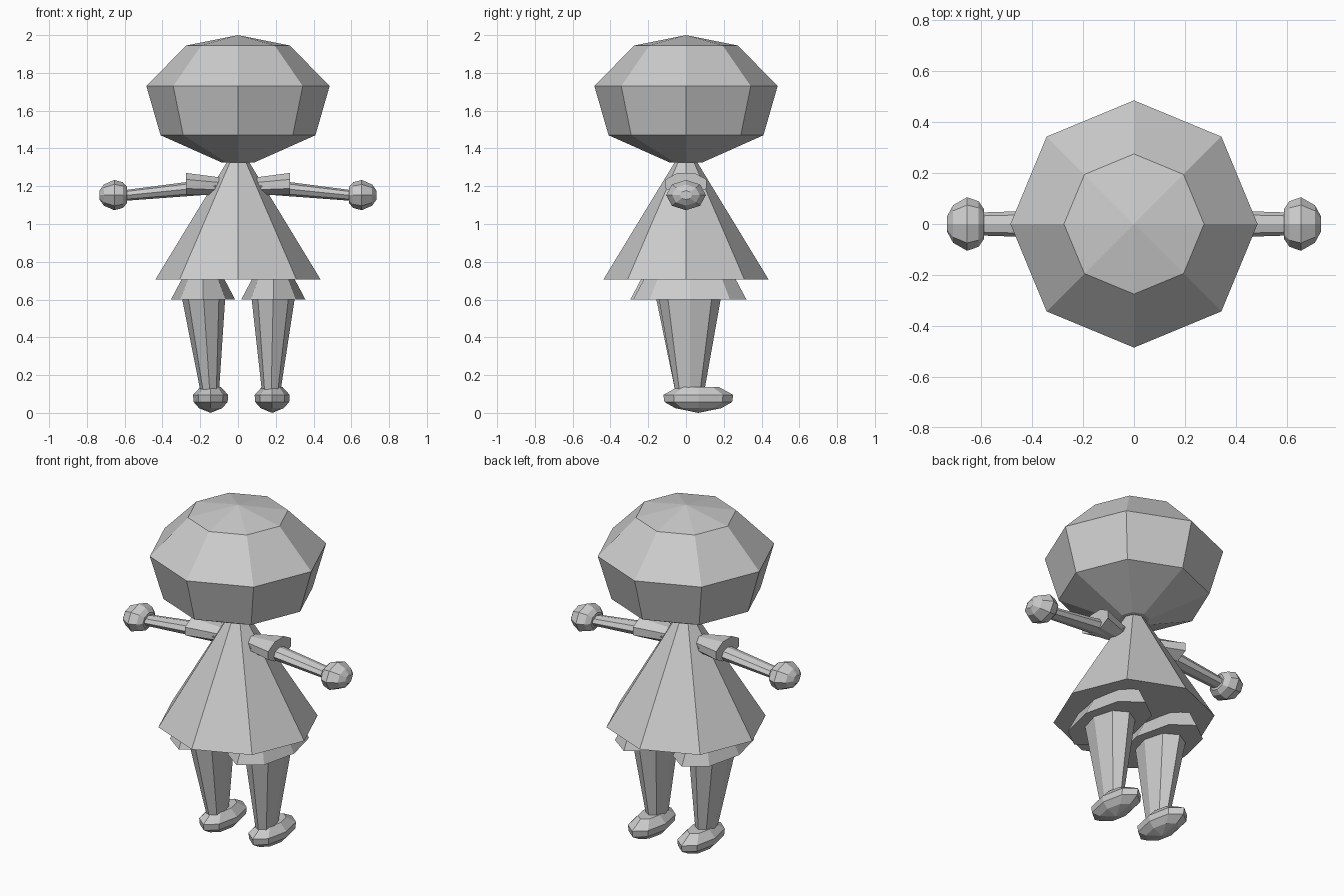
import bpy, bmesh
from math import cos, sin, pi

if "Cube" in bpy.data.objects:
    bpy.data.objects.remove(bpy.data.objects["Cube"])


def loft(name, rings, axis="z", phase=0.0, n=8):
    """Closed n-sided loft. Each ring: (centre xyz, radius u, radius v).
    axis z: u=x, v=y; axis x: u=y, v=z. A zero radius gives a pole."""
    bm = bmesh.new()
    loops = []
    for (cx, cy, cz), ru, rv in rings:
        if ru == 0:
            loops.append([bm.verts.new((cx, cy, cz))])
            continue
        loop = []
        for i in range(n):
            a = 2 * pi * i / n + phase
            u, v = ru * cos(a), rv * sin(a)
            p = (cx + u, cy + v, cz) if axis == "z" else (cx, cy + u, cz + v)
            loop.append(bm.verts.new(p))
        loops.append(loop)
    for a, b in zip(loops, loops[1:]):
        for i in range(n):
            j = (i + 1) % n
            if len(a) == 1:
                bm.faces.new((a[0], b[j], b[i]))
            elif len(b) == 1:
                bm.faces.new((a[i], a[j], b[0]))
            else:
                bm.faces.new((a[i], a[j], b[j], b[i]))
    for end in (loops[0], loops[-1]):
        if len(end) > 1:
            bm.faces.new(end)
    bmesh.ops.recalc_face_normals(bm, faces=bm.faces[:])
    mesh = bpy.data.meshes.new(name)
    bm.to_mesh(mesh)
    bm.free()
    obj = bpy.data.objects.new(name, mesh)
    bpy.context.collection.objects.link(obj)
    return obj


# Large faceted head
loft("head", [((0, 0, z), r, r) for z, r in
              ((1.325, 0.085), (1.47, 0.41), (1.73, 0.485), (1.945, 0.275), (2.0, 0))])

# Flared dress, its tip hidden in the head
loft("dress", [((0, 0, 0.705), 0.438, 0.438), ((0, 0, 1.40), 0.015, 0.015)])

for side, s in (("left", -1), ("right", 1)):
    # Puffed sleeve, widening outwards
    loft(side + "_sleeve", [((s * 0.09, 0, 1.20), 0.05, 0.05),
                            ((s * 0.275, 0, 1.212), 0.117, 0.063)], "x", pi / 8)
    # Tapered, slightly drooping arm
    loft(side + "_arm", [((s * 0.12, 0, 1.20), 0.06, 0.042),
                         ((s * 0.61, 0, 1.15), 0.045, 0.028)], "x")
    # Round hand
    loft(side + "_hand", [((s * x, 0, 1.153), 0.105 * k, 0.08 * k) for x, k in
                          ((0.588, 0.55), (0.61, 0.85), (0.655, 1), (0.71, 0.7), (0.733, 0.3))], "x")

# Legs differ slightly: side, hip x, ankle x, depth offset
for side, hip, ankle, y in (("left", -0.185, -0.15, 0.005), ("right", 0.187, 0.176, 0.02)):
    # Short flared underskirt leg
    loft(side + "_bloomer", [((hip, y, 0.60), 0.17, 0.30),
                             ((hip, y, 0.76), 0.085, 0.215)])
    # Tapered leg
    loft(side + "_leg", [((hip - 0.0, y, 0.65), 0.12, 0.172),
                         ((ankle, 0.02, 0.12), 0.05, 0.078)])
    # Flattened shoe, toe towards +y
    loft(side + "_shoe", [((ankle + 0.005, 0.065, z), 0.093 * k, 0.185 * k) for z, k in
                          ((0, 0), (0.025, 0.66), (0.058, 0.97), (0.095, 1), (0.138, 0.58))])
